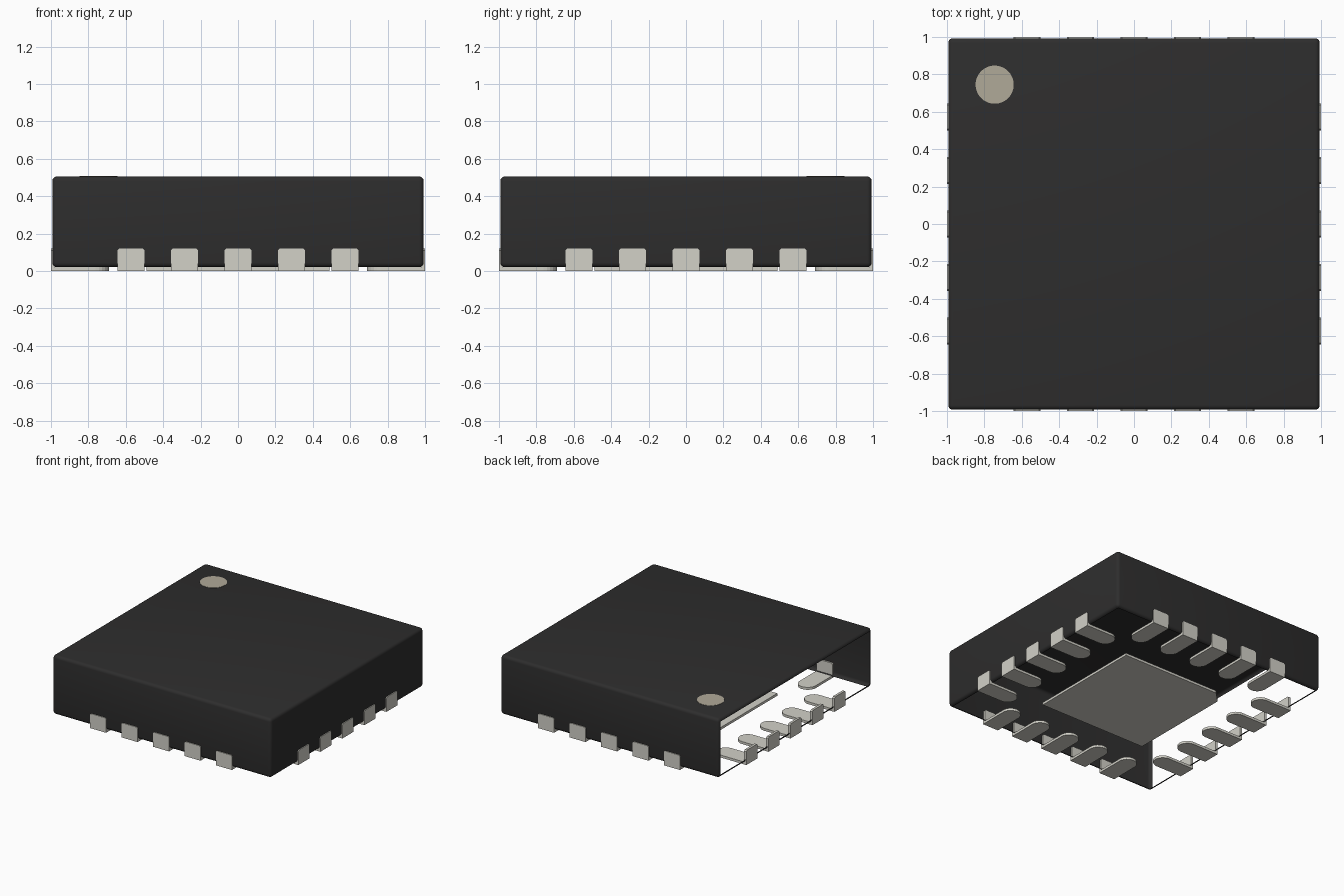
import bpy, bmesh, math
from mathutils import Matrix

cube = bpy.data.objects.get("Cube")
if cube:
    bpy.data.objects.remove(cube, do_unlink=True)


def material(name, rgb):
    m = bpy.data.materials.new(name)
    m.use_nodes = True
    m.diffuse_color = (*rgb, 1)
    m.node_tree.nodes["Principled BSDF"].inputs["Base Color"].default_value = (*rgb, 1)
    return m


BLACK = material("black_plastic", (0.027, 0.0265, 0.0265))
METAL = material("pale_metal", (0.645, 0.635, 0.575))
MARK = material("tan_marking", (0.435, 0.398, 0.316))


def finish(name, bm, mat):
    mesh = bpy.data.meshes.new(name)
    bm.to_mesh(mesh)
    bm.free()
    mesh.materials.append(mat)
    obj = bpy.data.objects.new(name, mesh)
    bpy.context.collection.objects.link(obj)
    return obj


def prism(bm, outline, offset):
    """Extrude a closed 3D outline along an offset; returns the new vertices."""
    base = [bm.verts.new(p) for p in outline]
    face = bm.faces.new(base)
    top = [v for v in bmesh.ops.extrude_face_region(bm, geom=[face])["geom"]
           if isinstance(v, bmesh.types.BMVert)]
    bmesh.ops.translate(bm, verts=top, vec=offset)
    bmesh.ops.recalc_face_normals(bm, faces=bm.faces)
    return base + top


# Body: rounded shell, open underneath and on the -x side
HALF, LOW, HIGH = 0.993, 0.02, 0.505
bm = bmesh.new()
bmesh.ops.create_cube(bm, size=1)
for v in bm.verts:
    v.co = (v.co.x * 2 * HALF, v.co.y * 2 * HALF, LOW + (v.co.z + 0.5) * (HIGH - LOW))
bmesh.ops.bevel(bm, geom=bm.edges[:], offset=0.025, segments=4, profile=0.5, affect='EDGES')
bm.normal_update()
openings = [f for f in bm.faces if f.calc_area() > 0.3
            and (f.normal.z < -0.99 or f.normal.x < -0.99)]
bmesh.ops.delete(bm, geom=openings, context='FACES_ONLY')
body = finish("body", bm, BLACK)
bpy.context.view_layer.objects.active = body
body.select_set(True)
bpy.ops.object.shade_smooth_by_angle(angle=math.radians(40))
body.select_set(False)

# Round marking on the top corner
bm = bmesh.new()
bmesh.ops.create_cone(bm, cap_ends=True, segments=48, radius1=0.102, radius2=0.102, depth=0.004,
                      matrix=Matrix.Translation((-0.745, 0.745, HIGH)))
finish("corner_mark", bm, MARK)

# Central pad underneath, with one clipped corner
P, C = 0.488, 0.09
bm = bmesh.new()
prism(bm, [(-P, -P, 0), (P, -P, 0), (P, P, 0), (-P + C, P, 0), (-P, P - C, 0)], (0, 0, 0.02))
finish("central_pad", bm, METAL)

# Contacts: a round-ended foot and an upright tab, five on each side
W, T, PITCH = 0.073, 0.02, 0.286
foot = [(-W, -1, 0), (W, -1, 0)]
foot += [(W * math.cos(a), -0.69 - W + W * math.sin(a), 0)
         for a in (math.pi * i / 12 for i in range(13))]
tab = [(-W, -1, T), (W, -1, T), (W, -1, 0.11), (W - 0.01, -1, 0.12),
       (-W + 0.01, -1, 0.12), (-W, -1, 0.11)]
for side, name in enumerate(("front", "left", "back", "right")):
    bm = bmesh.new()
    for i in range(-2, 3):
        verts = prism(bm, foot, (0, 0, T)) + prism(bm, tab, (0, T, 0))
        bmesh.ops.translate(bm, verts=verts, vec=(i * PITCH, 0, 0))
    bmesh.ops.rotate(bm, verts=bm.verts, cent=(0, 0, 0),
                     matrix=Matrix.Rotation(side * math.pi / 2, 3, 'Z'))
    finish(name + "_contacts", bm, METAL)
